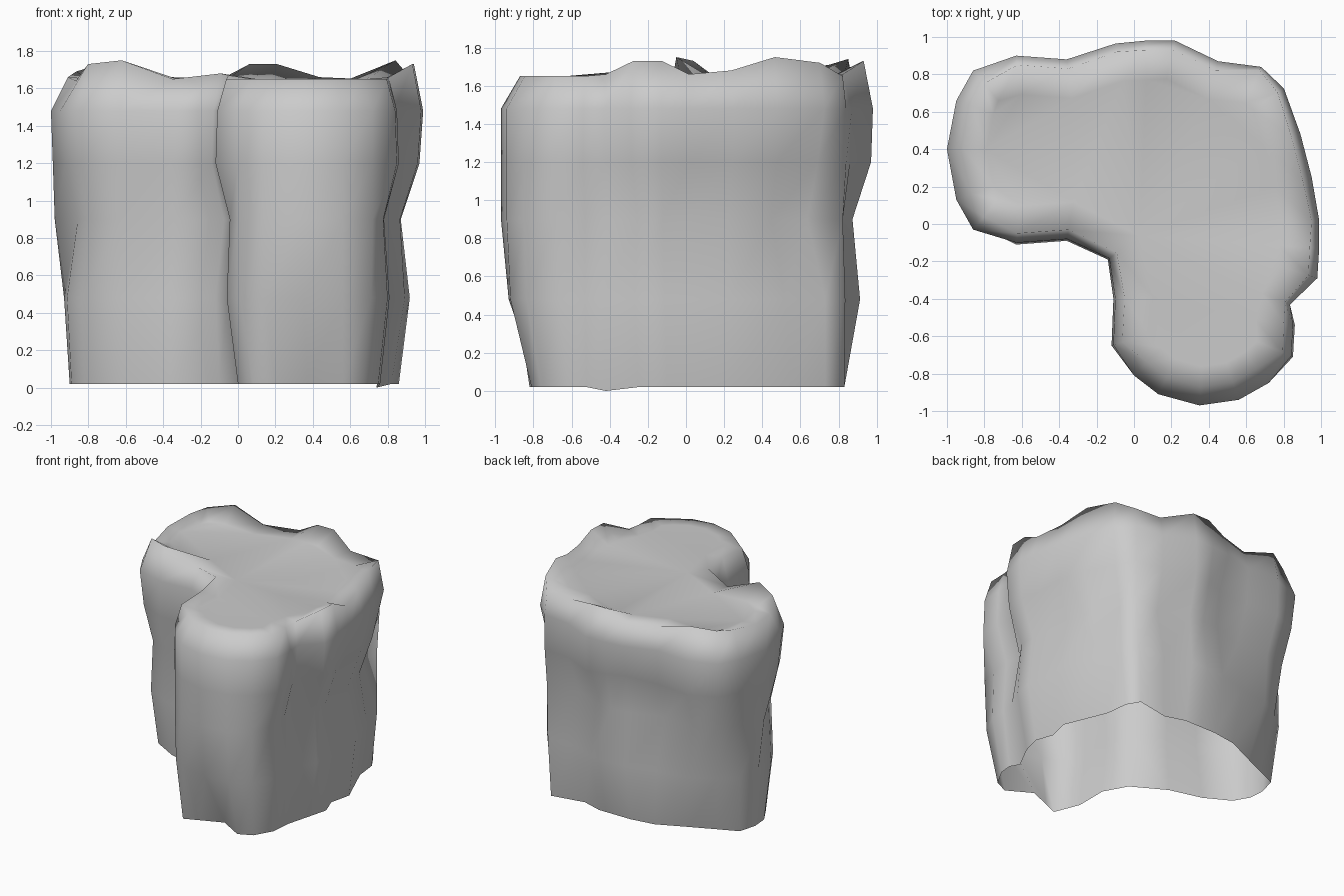
import bpy
import bmesh
from mathutils import Vector

default_cube = bpy.data.objects.get("Cube")
if default_cube:
    bpy.data.objects.remove(default_cube, do_unlink=True)

# Ring heights: the foot, the waist, then the upper wall
foot_height = .02
waist_height = .48
wall_heights = (.9, 1.2, 1.48)
plateau_height = 1.65

# Waist blend from foot to widest outline, then insets of the upper wall and rim
side_shapes = {
    "front": (.85, (0, 0, 0, .1)),
    "right": (.45, (.12, .02, 0, .05)),
    "crease": (.4, (.17, .07, .01, .05)),
    "back": (.55, (.11, .01, 0, .05)),
    "corner": (.5, (.02, 0, 0, .02)),
    "left": (.3, (.02, .01, 0, .09)),
    "lobe": (.4, (.1, .03, 0, .09)),
    "notch": (.5, (.08, 0, .01, .06)),
    "groove": (.5, (.13, .07, .05, .08)),
}

# Widest outline, counter-clockwise: x, y and rim height for each side
outline_by_side = (
    ("front", ((.35, -.97, 1.65), (.56, -.94, 1.65), (.72, -.85, 1.65))),
    ("notch", ((.85, -.71, 1.65), (.86, -.54, 1.65))),
    ("groove", ((.88, -.45, 1.66),)),
    ("right", ((.98, -.29, 1.73), (.99, -.13, 1.73))),
    ("crease", ((1, .02, 1.66),)),
    ("right", ((.95, .25, 1.68), (.89, .48, 1.75))),
    ("crease", ((.81, .73, 1.72),)),
    ("corner", ((.68, .84, 1.65),)),
    ("back", ((.45, .87, 1.66), (.22, .98, 1.73), (.06, .98, 1.73),
              (-.1, .97, 1.65), (-.36, .88, 1.66), (-.63, .9, 1.74))),
    ("lobe", ((-.86, .82, 1.71), (-.95, .66, 1.69))),
    ("left", ((-1, .4, 1.66),)),
    ("lobe", ((-.95, .13, 1.64), (-.86, -.03, 1.73))),
    ("notch", ((-.63, -.11, 1.75), (-.36, -.09, 1.65), (-.14, -.19, 1.68),
               (-.11, -.4, 1.67), (-.12, -.65, 1.65))),
    ("front", ((0, -.81, 1.65), (.13, -.91, 1.65))),
)
outline = [(Vector((x, y)), rim, *side_shapes[side])
           for side, points in outline_by_side for x, y, rim in points]
count = len(outline)

# Foot outline, point for point below the widest outline
foot = [Vector(point) for point in (
    (.37, -.7), (.56, -.81), (.67, -.76), (.75, -.62), (.76, -.52),
    (.74, -.42), (.82, -.25), (.86, -.1), (.81, .04), (.85, .21),
    (.71, .55), (.69, .73), (.63, .83), (.36, .78), (.2, .83),
    (.06, .83), (-.08, .83), (-.28, .8), (-.52, .69), (-.7, .61),
    (-.86, .54), (-.9, .4), (-.89, .27), (-.82, .15), (-.62, .04),
    (-.36, -.03), (-.1, -.18), (0, -.36), (0, -.62), (.08, -.82), (.2, -.77))]


def inward(index):
    """Inward direction of the outline at one point."""
    before = outline[index - 1][0]
    here = outline[index][0]
    after = outline[(index + 1) % count][0]
    tangent = (here - before).normalized() + (after - here).normalized()
    return Vector((-tangent.y, tangent.x)).normalized()


def dent(place, height):
    """Soft hollow worn into the back."""
    centre = Vector((-.1, .97, 1.2))
    distance = (place.to_3d() + Vector((0, 0, height)) - centre).length
    return .08 * max(0, 1 - distance / .3)


def add_ring(bm, spots, heights):
    return [bm.verts.new((spot.x, spot.y, height))
            for spot, height in zip(spots, heights)]


def bridge(bm, lower, upper):
    for i in range(count):
        j = (i + 1) % count
        bm.faces.new((lower[i], lower[j], upper[j], upper[i]))


# Foot and waist
bm = bmesh.new()
waist = [low.lerp(row[0], row[2]) for low, row in zip(foot, outline)]
rings = [add_ring(bm, foot, [foot_height] * count),
         add_ring(bm, waist, [waist_height] * count)]

# Upper wall
for level, height in enumerate(wall_heights):
    spots = [row[0] + inward(i) * (row[3][level] + dent(row[0], height))
             for i, row in enumerate(outline)]
    rings.append(add_ring(bm, spots, [height] * count))

# Uneven rim and flat plateau
rim_spots = [row[0] + inward(i) * row[3][-1] for i, row in enumerate(outline)]
rings.append(add_ring(bm, rim_spots, [row[1] for row in outline]))
top_spots = [row[0] + inward(i) * .21 for i, row in enumerate(outline)]
rings.append(add_ring(bm, top_spots, [plateau_height] * count))
for lower, upper in zip(rings, rings[1:]):
    bridge(bm, lower, upper)
plateau = bm.faces.new(rings[-1])
bmesh.ops.triangulate(bm, faces=[plateau])

# Lowest tip of the foot touches the ground
min(rings[0], key=lambda vert: (vert.co.xy - Vector((.75, -.45))).length).co.z = 0
for face in bm.faces:
    face.smooth = True

mesh = bpy.data.meshes.new("rock_plateau")
bm.to_mesh(mesh)
bm.free()
rock = bpy.data.objects.new("rock_plateau", mesh)
bpy.context.collection.objects.link(rock)

# Plain grey stone
stone = bpy.data.materials.new("grey_stone")
stone.use_nodes = True
colour = (.6, .6, .6, 1)
stone.diffuse_color = colour
stone.node_tree.nodes["Principled BSDF"].inputs["Base Color"].default_value = colour
mesh.materials.append(stone)
